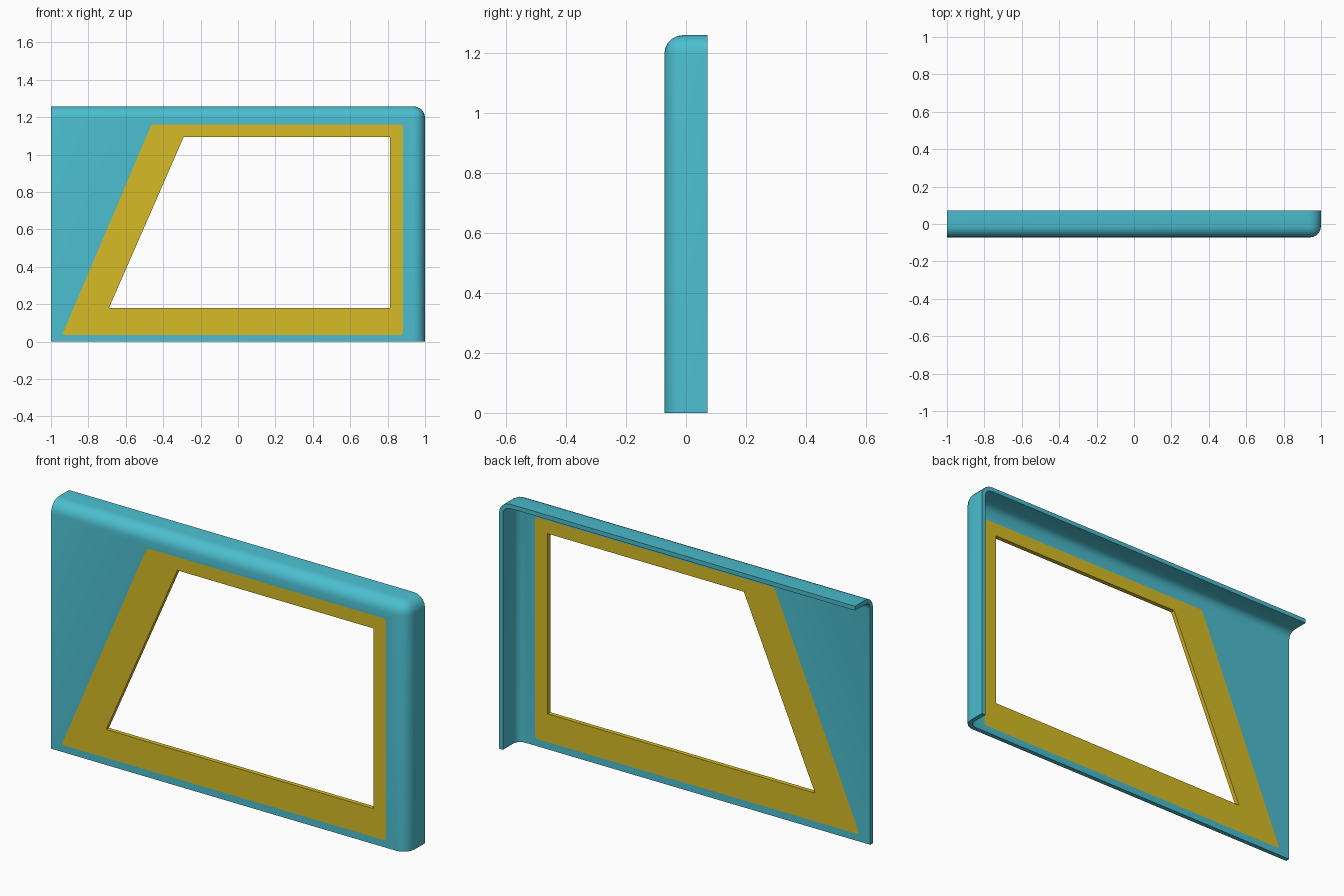
import bpy, bmesh, math
from mathutils import Vector

if "Cube" in bpy.data.objects:
    bpy.data.objects.remove(bpy.data.objects["Cube"])

HALF_W, HALF_D, HEIGHT = 1.0, 0.072, 1.258
RADIUS, WALL = 0.062, 0.022


def material(name, rgb):
    m = bpy.data.materials.new(name)
    m.diffuse_color = (*rgb, 1)
    m.use_nodes = True
    m.node_tree.nodes["Principled BSDF"].inputs["Base Color"].default_value = m.diffuse_color
    return m


def loop_edges(bm, points, r=0.0):
    """Closed loop on the front plane, with optionally softened corners."""
    pts = [Vector((x, -HALF_D, z)) for x, z in points]
    out = []
    for i, p in enumerate(pts):
        if r == 0:
            out.append(p)
            continue
        a = p + (pts[i - 1] - p).normalized() * r
        b = p + (pts[(i + 1) % len(pts)] - p).normalized() * r
        out += [a, (a + b) / 4 + p / 2, b]
    vs = [bm.verts.new(p) for p in out]
    return [bm.edges.new((vs[i - 1], vs[i])) for i in range(len(vs))]


def fill_between(bm, outer, inner, mat):
    res = bmesh.ops.triangle_fill(bm, use_beauty=True, edges=outer + inner,
                                  normal=(0, -1, 0))
    for f in [g for g in res["geom"] if isinstance(g, bmesh.types.BMFace)]:
        f.normal_update()
        if f.normal.y > 0:
            f.normal_flip()
        f.material_index = mat


# Shell: front, top and right sides of a box, with rounded edges
bm = bmesh.new()
bmesh.ops.create_cube(bm, size=1)
for v in bm.verts:
    v.co = (v.co.x * 2 * HALF_W, v.co.y * 2 * HALF_D, (v.co.z + 0.5) * HEIGHT)
bm.normal_update()
open_sides = [f for f in bm.faces
              if f.normal.y > 0.9 or f.normal.x < -0.9 or f.normal.z < -0.9]
bmesh.ops.delete(bm, geom=open_sides, context='FACES')
bmesh.ops.bevel(bm, geom=[e for e in bm.edges if not e.is_boundary],
                offset=RADIUS, offset_type='OFFSET', segments=5,
                profile=0.5, affect='EDGES')
bm.normal_update()

# Front face recut into body, coloured window frame and open window
front = max((f for f in bm.faces if f.normal.y < -0.99), key=lambda f: f.calc_area())
rim = list(front.edges)
bmesh.ops.delete(bm, geom=[front], context='FACES_ONLY')
frame = loop_edges(bm, [(-0.94, 0.036), (-0.462, 1.162), (0.882, 1.162), (0.882, 0.036)], 0.014)
window = loop_edges(bm, [(-0.69, 0.18), (-0.29, 1.095), (0.812, 1.095), (0.812, 0.18)])
fill_between(bm, rim, frame, 0)
fill_between(bm, frame, window, 1)

mesh = bpy.data.meshes.new("window_panel")
bm.to_mesh(mesh)
bm.free()
mesh.materials.append(material("teal", (0.072, 0.515, 0.624)))
mesh.materials.append(material("yellow", (0.67, 0.50, 0.019)))
panel = bpy.data.objects.new("window_panel", mesh)
bpy.context.collection.objects.link(panel)
bpy.context.view_layer.objects.active = panel
panel.select_set(True)

# Wall thickness, inward
solid = panel.modifiers.new("thickness", 'SOLIDIFY')
solid.thickness = WALL
solid.offset = -1
solid.use_even_offset = True
bpy.ops.object.modifier_apply(modifier=solid.name)
bpy.ops.object.shade_smooth_by_angle(angle=math.radians(35))
